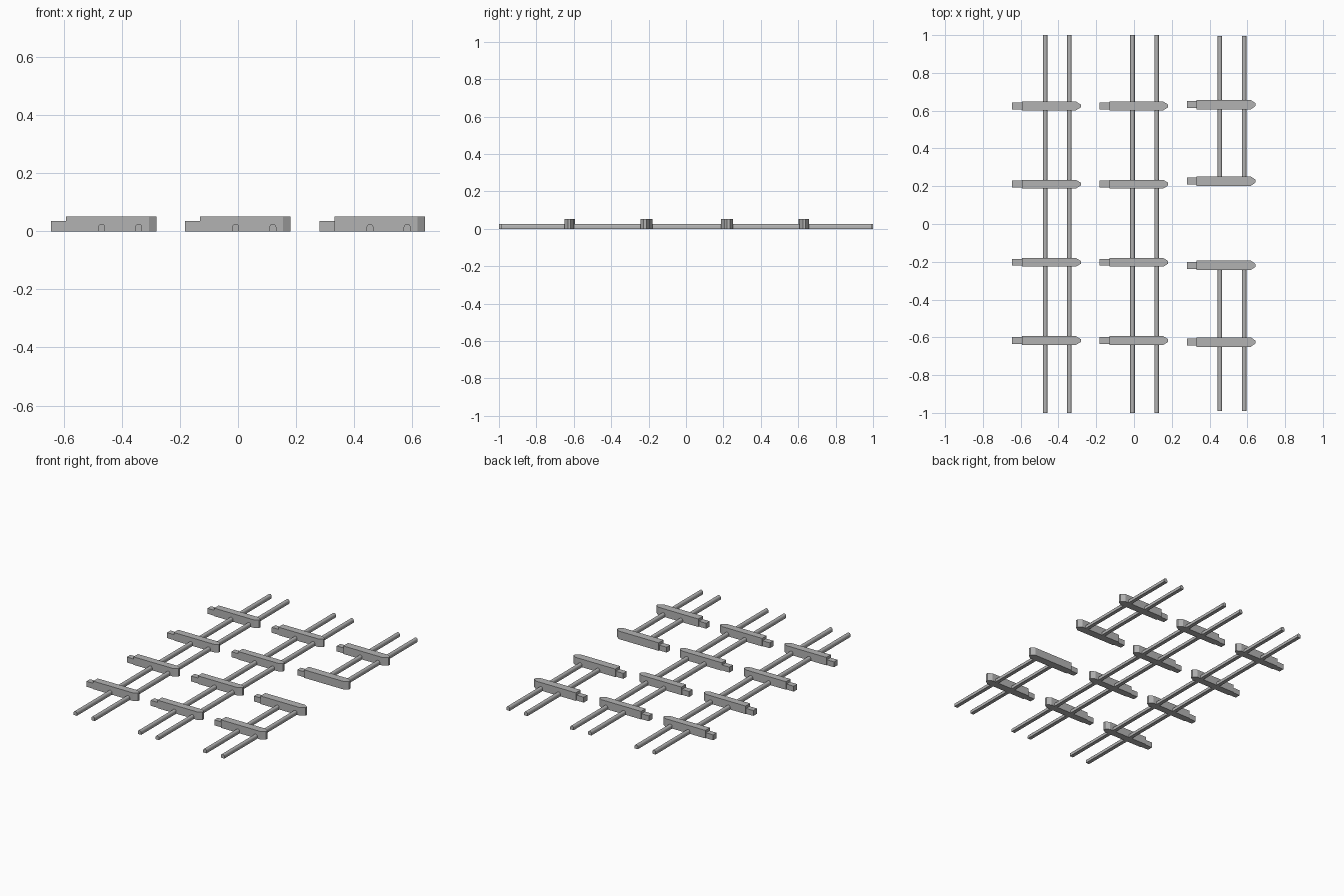
import bpy, bmesh, math
from mathutils import Vector

if "Cube" in bpy.data.objects:
    bpy.data.objects.remove(bpy.data.objects["Cube"])

wood = bpy.data.materials.new("weathered_grey")
wood.diffuse_color = (0.45, 0.45, 0.45, 1)
wood.use_nodes = True
wood.node_tree.nodes["Principled BSDF"].inputs["Base Color"].default_value = wood.diffuse_color


def prism(bm, outline, direction):
    """Closed solid: a flat outline swept along a direction."""
    face = bm.faces.new([bm.verts.new(p) for p in outline])
    swept = bmesh.ops.extrude_face_region(bm, geom=[face])
    top = [g for g in swept["geom"] if isinstance(g, bmesh.types.BMVert)]
    bmesh.ops.translate(bm, vec=Vector(direction), verts=top)


def finish(bm, name, smooth=False):
    bmesh.ops.recalc_face_normals(bm, faces=bm.faces)
    mesh = bpy.data.meshes.new(name)
    bm.to_mesh(mesh)
    bm.free()
    mesh.materials.append(wood)
    if smooth:
        mesh.shade_smooth()
        mesh.set_sharp_from_angle(angle=math.radians(40))
    bpy.context.collection.objects.link(bpy.data.objects.new(name, mesh))


def post(name, x, y, half):
    """Post lying on its side: pointed body plus a slimmer, lower foot."""
    bm = bmesh.new()
    body = [(0.052, -half), (0.338, -half), (0.364, -0.007),
            (0.364, 0.007), (0.338, half), (0.052, half)]
    prism(bm, [(x + u, y + v, 0) for u, v in body], (0, 0, 0.052))
    foot = [(0, -0.018), (0.052, -0.018), (0.052, 0.018), (0, 0.018)]
    prism(bm, [(x + u, y + v, 0) for u, v in foot], (0, 0, 0.035))
    finish(bm, name)


def rail(name, x, y0, y1):
    """Rail with a flat underside and a rounded top."""
    bm = bmesh.new()
    r = 0.012
    arch = [(-r, 0), (r, 0)]
    for i in range(7):
        a = math.pi * i / 6
        arch.append((r * math.cos(a), 0.014 + r * math.sin(a)))
    prism(bm, [(x + u, y0, w) for u, w in arch], (0, y1 - y0, 0))
    finish(bm, name, smooth=True)


def section(name, x, post_ys, y0, y1, half):
    for i, y in enumerate(post_ys):
        post(f"{name}_post_{i + 1}", x, y, half)
    for i, dx in enumerate((0.175, 0.303)):
        rail(f"{name}_rail_{i + 1}", x + dx, y0, y1)


# Two long fence sections
for name, x in (("left_fence", -0.645), ("middle_fence", -0.183)):
    section(name, x, (0.625, 0.211, -0.203, -0.617), -1, 1, 0.023)

# Two short end sections, rails stopping inside the inner posts
section("back_end_fence", 0.28, (0.632, 0.227), 0.227, 0.995, 0.025)
section("front_end_fence", 0.28, (-0.625, -0.219), -0.99, -0.219, 0.025)
